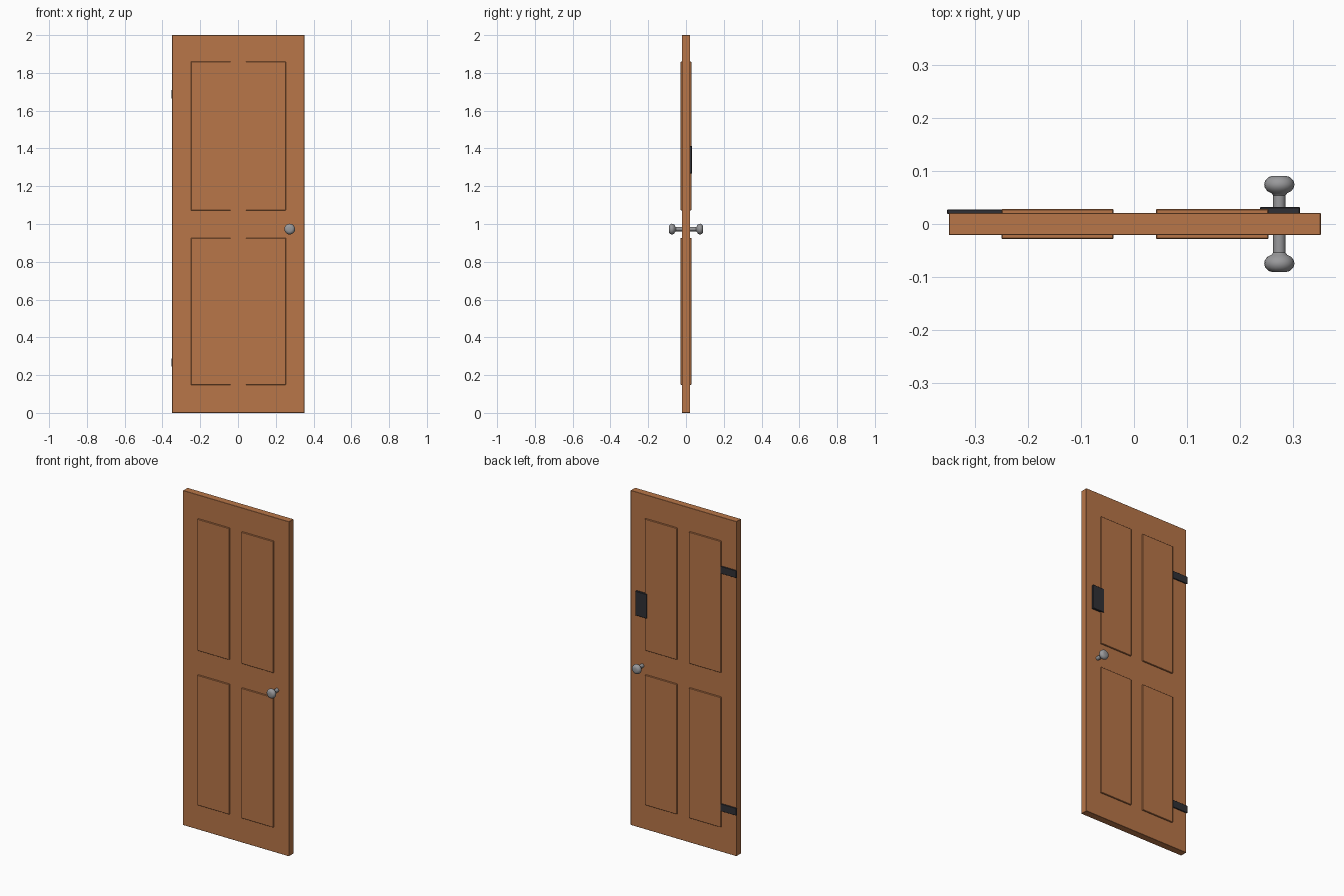
import bpy, bmesh, math
from mathutils import Matrix

if "Cube" in bpy.data.objects:
    bpy.data.objects.remove(bpy.data.objects["Cube"])


def material(name, rgb):
    m = bpy.data.materials.new(name)
    m.diffuse_color = (*rgb, 1)
    m.use_nodes = True
    m.node_tree.nodes["Principled BSDF"].inputs["Base Color"].default_value = m.diffuse_color
    return m


WOOD = material("brown wood", (0.48, 0.18, 0.065))
DARK = material("dark metal", (0.03, 0.03, 0.036))
GREY = material("grey metal", (0.32, 0.32, 0.33))


def finish(name, bm, mat, smooth):
    bmesh.ops.recalc_face_normals(bm, faces=bm.faces)
    me = bpy.data.meshes.new(name)
    bm.to_mesh(me)
    bm.free()
    me.materials.append(mat)
    for p in me.polygons:
        p.use_smooth = smooth
    ob = bpy.data.objects.new(name, me)
    bpy.context.collection.objects.link(ob)
    return ob


def box(name, x, y, z, mat, bevel):
    """Bevelled box from (min, max) ranges."""
    bm = bmesh.new()
    size = [r[1] - r[0] for r in (x, y, z)]
    mid = [(r[0] + r[1]) / 2 for r in (x, y, z)]
    bmesh.ops.create_cube(bm, size=1, matrix=Matrix.Translation(mid) @ Matrix.Diagonal((*size, 1)))
    bmesh.ops.bevel(bm, geom=bm.edges[:], offset=bevel, segments=1, affect='EDGES')
    return finish(name, bm, mat, False)


# door slab
box("door_slab", (-0.3485, 0.3515), (-0.021, 0.021), (0, 2), WOOD, 0.001)

# raised panels: four on each face
for face, s in (("front", -1), ("back", 1)):
    y = sorted((s * 0.018, s * 0.0285))
    for row, z in (("lower", (0.148, 0.926)), ("upper", (1.072, 1.859))):
        for side, x in (("left", (-0.2495, -0.0385)), ("right", (0.0415, 0.2535))):
            box(f"{face}_{row}_{side}_panel", x, y, z, WOOD, 0.002)

# hinges on the back
for name, z in (("lower_hinge", 0.267), ("upper_hinge", 1.687)):
    box(name, (-0.3515, -0.245), (0.019, 0.0272), (z - 0.022, z + 0.022), DARK, 0.001)

# lock plate on the back
box("lock_plate", (0.237, 0.3125), (0.019, 0.0322), (1.267, 1.413), DARK, 0.002)

# knobs: lathed profile of (radius, distance from door middle)
PROFILE = [(0, 0.018), (0.0115, 0.018), (0.0115, 0.054), (0.015, 0.058), (0.023, 0.062),
           (0.0275, 0.069), (0.0285, 0.075), (0.0265, 0.082), (0.02, 0.0885), (0.012, 0.0906), (0, 0.0906)]
for name, s in (("front_knob", -1), ("back_knob", 1)):
    bm = bmesh.new()
    vs = [bm.verts.new((0.2735 + r, s * d, 0.973)) for r, d in PROFILE]
    es = [bm.edges.new(pair) for pair in zip(vs, vs[1:])]
    bmesh.ops.spin(bm, geom=vs + es, cent=(0.2735, 0, 0.973), axis=(0, 1, 0),
                   angle=math.tau, steps=20, use_duplicate=False)
    bmesh.ops.remove_doubles(bm, verts=bm.verts[:], dist=0.0002)
    ob = finish(name, bm, GREY, True)
    bpy.ops.object.select_all(action='DESELECT')
    ob.select_set(True)
    bpy.context.view_layer.objects.active = ob
    bpy.ops.object.shade_smooth_by_angle(angle=math.radians(40))
